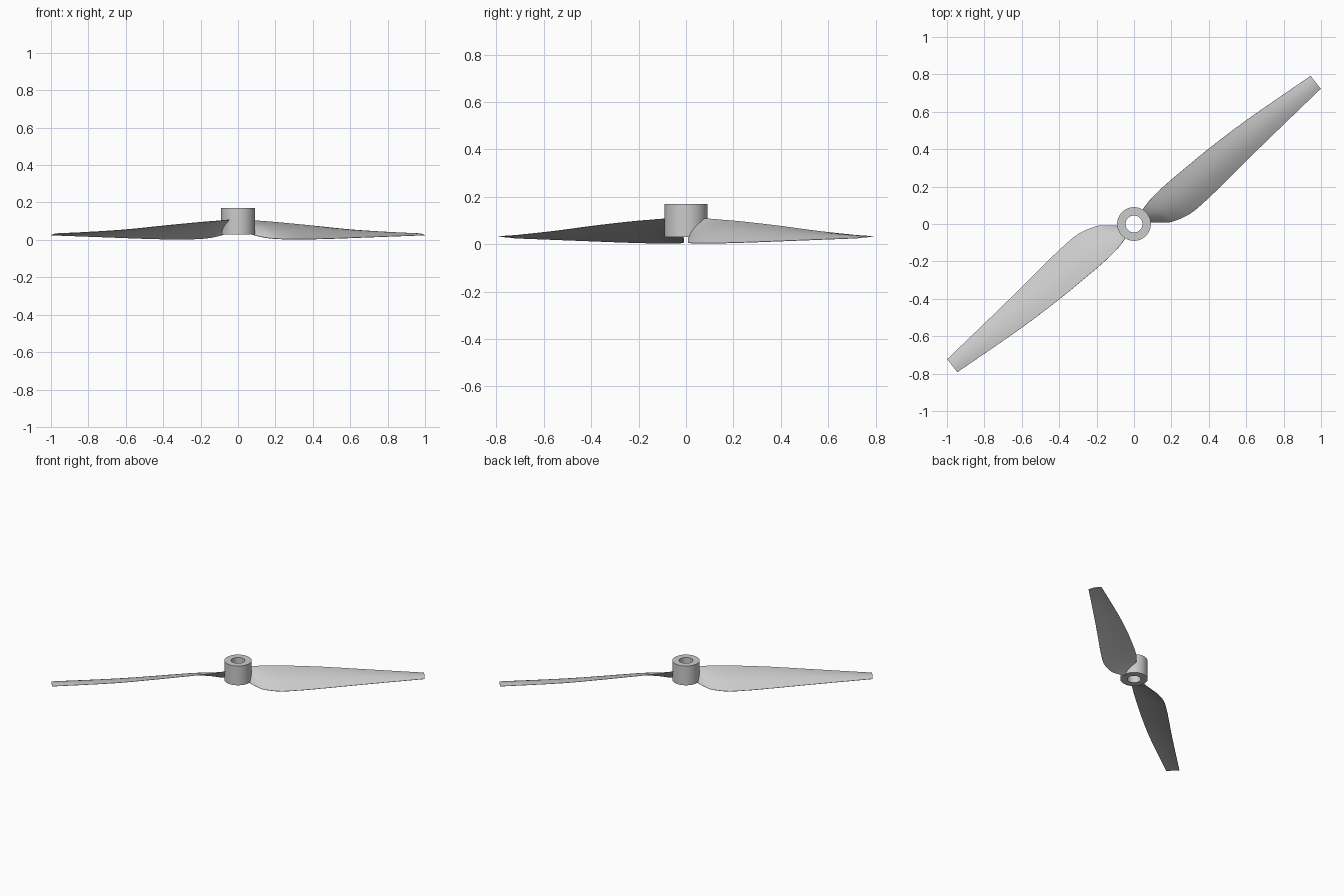
import bpy, bmesh, math
from mathutils import Matrix, Vector

cube = bpy.data.objects.get("Cube")
if cube:
    bpy.data.objects.remove(cube)

grey = bpy.data.materials.new("light grey plastic")
grey.use_nodes = True
colour = (0.6, 0.6, 0.6, 1)
grey.diffuse_color = colour
grey.node_tree.nodes["Principled BSDF"].inputs["Base Color"].default_value = colour


def finish(bm, name):
    bmesh.ops.recalc_face_normals(bm, faces=bm.faces)
    mesh = bpy.data.meshes.new(name)
    bm.to_mesh(mesh)
    bm.free()
    mesh.materials.append(grey)
    obj = bpy.data.objects.new(name, mesh)
    bpy.context.collection.objects.link(obj)
    bpy.ops.object.select_all(action='DESELECT')
    obj.select_set(True)
    bpy.context.view_layer.objects.active = obj
    bpy.ops.object.shade_smooth_by_angle(angle=math.radians(35))
    return obj


def loft(bm, rings, closed):
    pairs = list(zip(rings, rings[1:]))
    if closed:
        pairs.append((rings[-1], rings[0]))
    for a, b in pairs:
        for i in range(len(a)):
            j = (i + 1) % len(a)
            bm.faces.new((a[i], a[j], b[j], b[i]))


# Hub: a bored tube
def build_hub(segments=64):
    bm = bmesh.new()
    rings = []
    for r, z in ((0.09, 0.03), (0.09, 0.17), (0.045, 0.17), (0.045, 0.03)):
        angles = [math.tau * i / segments for i in range(segments)]
        rings.append([bm.verts.new((r * math.cos(a), r * math.sin(a), z)) for a in angles])
    loft(bm, rings, True)
    finish(bm, "hub")


# Blade stations: distance, high edge offset and z, low edge offset and z
STATIONS = [
    (0.065, 0.022, 0.105, -0.035, 0.030),
    (0.085, 0.032, 0.107, -0.055, 0.021),
    (0.12, 0.042, 0.106, -0.083, 0.012),
    (0.165, 0.052, 0.103, -0.114, 0.006),
    (0.27, 0.062, 0.097, -0.141, 0.003),
    (0.40, 0.067, 0.088, -0.136, 0.004),
    (0.56, 0.071, 0.076, -0.118, 0.007),
    (0.82, 0.067, 0.055, -0.088, 0.014),
    (1.232, 0.043, 0.030, -0.045, 0.025),
]


def smooth_stations(steps=5):
    pts = [Vector(s) for s in STATIONS]
    last = len(pts) - 1

    def slope(i):
        a, b = pts[max(i - 1, 0)], pts[min(i + 1, last)]
        return (b - a) / (b[0] - a[0])

    for i in range(last):
        p, q = pts[i], pts[i + 1]
        w = q[0] - p[0]
        for k in range(steps):
            t = k / steps
            yield (p * (1 + 2 * t) * (1 - t) ** 2 + q * t * t * (3 - 2 * t)
                   + slope(i) * w * t * (1 - t) ** 2 - slope(i + 1) * w * t * t * (1 - t))
    yield pts[last]


def build_blade(name, turn, chord_steps=12):
    bm = bmesh.new()
    rings = []
    for u, high_v, high_z, low_v, low_z in smooth_stations():
        high, low = Vector((u, high_v, high_z)), Vector((u, low_v, low_z))
        chord = low - high
        up = Vector((0, -chord.z, chord.y)).normalized()
        if up.z < 0:
            up.negate()
        thick = 0.008 - 0.003 * u / 1.232
        camber = 0.05 * chord.length
        top, bottom = [], []
        for k in range(chord_steps + 1):
            t = (1 - math.cos(math.pi * k / chord_steps)) / 2
            bulge = math.sin(math.pi * t)
            mid = high + chord * t + up * camber * bulge
            half = up * thick * (0.15 + 0.5 * bulge)
            top.append(mid + half)
            bottom.append(mid - half)
        rings.append([bm.verts.new(p) for p in top + bottom[::-1]])
    loft(bm, rings, False)
    bm.faces.new(rings[0])
    bm.faces.new(rings[-1])
    bm.transform(Matrix.Rotation(math.radians(38 + turn), 4, 'Z'))
    finish(bm, name)


build_hub()
build_blade("left_blade", 0)
build_blade("right_blade", 180)
